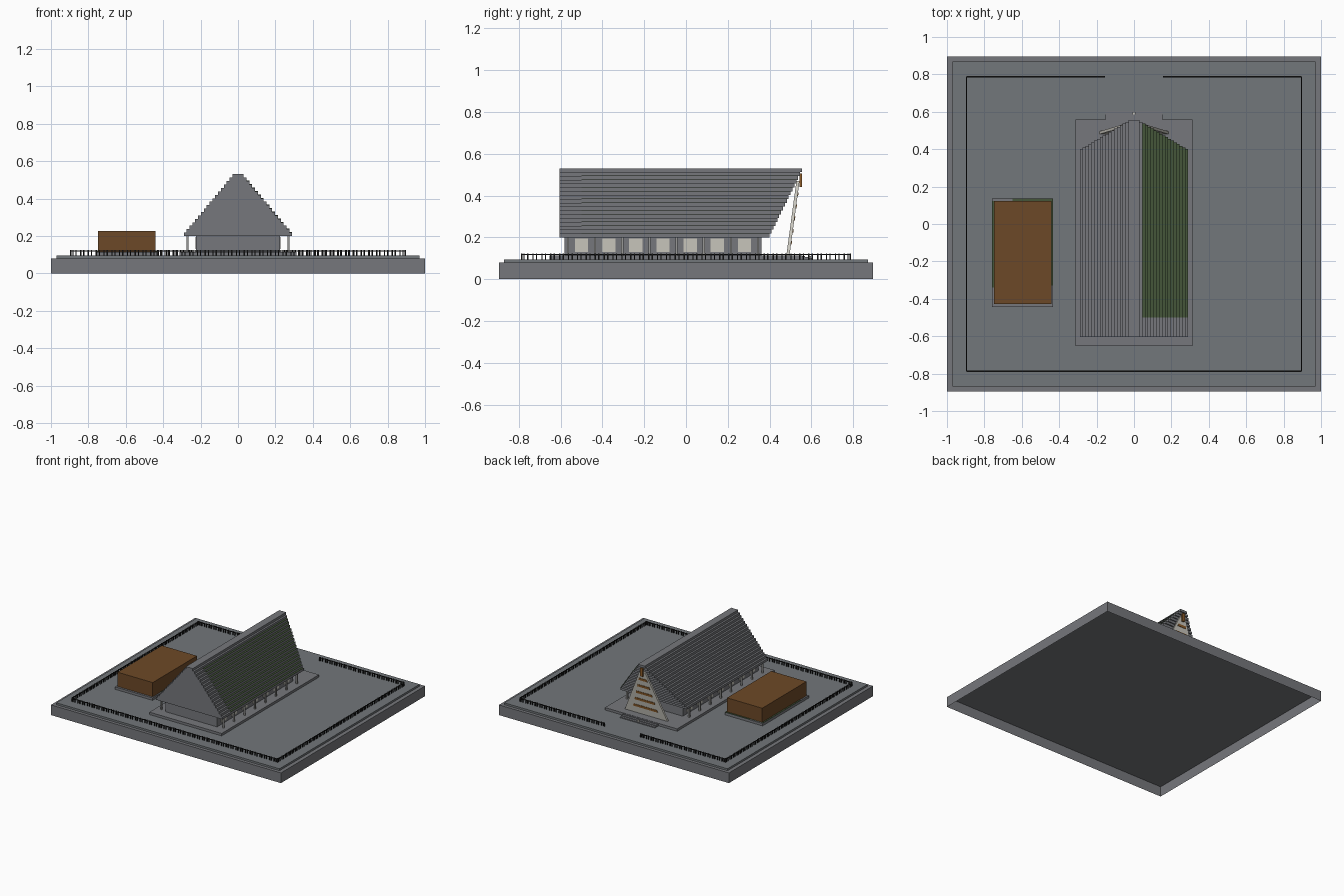
import bpy
import bmesh
from mathutils import Vector

cube = bpy.data.objects.get("Cube")
if cube:
    bpy.data.objects.remove(cube, do_unlink=True)


def material(name, r, g, b):
    m = bpy.data.materials.new(name)
    m.use_nodes = True
    m.diffuse_color = (r, g, b, 1)
    m.node_tree.nodes["Principled BSDF"].inputs["Base Color"].default_value = (r, g, b, 1)
    return m


GREY = material("stone grey", 0.18, 0.185, 0.2)
GROUND = material("gravel grey", 0.168, 0.184, 0.196)
POST = material("post light grey", 0.32, 0.32, 0.31)
BROWN = material("timber brown", 0.152, 0.066, 0.02)
GREEN = material("moss green", 0.058, 0.092, 0.042)
CREAM = material("plaster cream", 0.57, 0.555, 0.5)
BLACK = material("fence black", 0.01, 0.01, 0.01)
ORANGE = material("gable orange", 0.27, 0.11, 0.024)


def add_hull(bm, corners, bottom=True):
    """Add a six-sided solid: four lower corners, then four upper ones."""
    v = [bm.verts.new(c) for c in corners]
    if bottom:
        bm.faces.new(v[3::-1])
    bm.faces.new(v[4:])
    for i in range(4):
        j = (i + 1) % 4
        bm.faces.new((v[i], v[j], v[j + 4], v[i + 4]))


def add_box(bm, x, y, z, bottom=True):
    add_hull(bm, [Vector((a, b, c)) for c in z
                  for a, b in ((x[0], y[0]), (x[1], y[0]), (x[1], y[1]), (x[0], y[1]))], bottom)


def finish(name, bm, mat):
    mesh = bpy.data.meshes.new(name)
    bm.to_mesh(mesh)
    bm.free()
    mesh.materials.append(mat)
    obj = bpy.data.objects.new(name, mesh)
    bpy.context.collection.objects.link(obj)
    return obj


def boxes(name, mat, parts, bottom=True):
    bm = bmesh.new()
    for x, y, z in parts:
        add_box(bm, x, y, z, bottom)
    return finish(name, bm, mat)


# Ground slabs, open underneath
boxes("base_slab", GREY, [((-1, 1), (-0.895, 0.895), (0, 0.08))], bottom=False)
boxes("ground_slab", GROUND, [((-0.97, 0.97), (-0.87, 0.87), (0.08, 0.095))], bottom=False)
G, FLOOR = 0.095, 0.114

# Hall platform, rear steps and walls
boxes("hall_platform", GREY, [((-0.314, 0.314), (-0.652, 0.558), (G, FLOOR))])
boxes("rear_steps", GREY, [((-0.152, 0.152), (0.558, 0.568 + 0.018 * i), (G, 0.112 - 0.005 * i))
                           for i in range(3)])
boxes("step_stone", CREAM, [((-0.008, 0.008), (0.585, 0.598), (0.1, 0.112))])
boxes("hall_walls", GREY, [((-0.224, 0.224), (-0.58, 0.36), (FLOOR, 0.2))])

# Window panels and eave posts on both long sides
windows, posts = [], []
for side in (-1, 1):
    for i in range(8):
        y = -0.565 + 0.13 * i
        if i < 7:
            windows.append((sorted((side * 0.22, side * 0.228)),
                            (y + 0.033, y + 0.097), (0.13, 0.195)))
        posts.append((sorted((side * 0.264, side * 0.276)),
                      (y - 0.005, y + 0.005), (FLOOR, 0.205)))
boxes("window_panels", CREAM, windows)
boxes("eave_posts", POST, posts)

# Stepped roof: each layer is narrower, and its rear end reaches further out
LAYERS = 18
bm_roof, bm_moss = bmesh.new(), bmesh.new()
rise, run = 0.33 / LAYERS, 0.26 / (LAYERS - 1)
for i in range(LAYERS):
    t = i / (LAYERS - 1)
    half, rear, z = 0.29 - run * i, 0.4 + 0.155 * t, 0.2 + rise * i
    add_box(bm_roof, (-half, half), (-0.605, rear), (z, z + rise))
    if i < LAYERS - 2:
        add_box(bm_moss, (half - run, half), (-0.5, rear), (z + rise, z + rise + 0.002))
finish("stepped_roof", bm_roof, GREY)
finish("roof_moss", bm_moss, GREEN)


# Leaning rear gable with horizontal bands
def gable_part(bm, z0, z1, scale, back, front):
    corners = []
    for z in (z0, z1):
        rise_here = z - FLOOR
        y = 0.48 + rise_here * 0.135
        w = scale * (0.185 - 0.45 * rise_here)
        corners += [(-w, y + back, z), (w, y + back, z), (w, y + front, z), (-w, y + front, z)]
    add_hull(bm, [Vector(c) for c in corners])


bm = bmesh.new()
gable_part(bm, FLOOR, 0.47, 1, 0, 0.015)
finish("rear_gable", bm, CREAM)
bm = bmesh.new()
for i in range(5):
    z = 0.165 + 0.058 * i
    gable_part(bm, z, z + 0.018, 0.66, 0.01, 0.018)
finish("gable_bands", bm, ORANGE)
boxes("gable_pendant", ORANGE, [((-0.011, 0.011), (0.543, 0.554), (0.44, 0.505))])

# Side building on its plinth
boxes("shed_plinth", GREY, [((-0.76, -0.432), (-0.444, 0.135), (G, FLOOR))])
boxes("plinth_moss", GREEN, [((-0.76, -0.6), (-0.34, 0.124), (FLOOR, 0.116)),
                             ((-0.65, -0.432), (-0.33, 0.135), (FLOOR, 0.116))])
boxes("shed_body", BROWN, [((-0.748, -0.442), (-0.428, 0.122), (FLOOR, 0.226))])

# Perimeter fence of close pickets, with an opening at the rear
FX, FY, T = 0.895, 0.787, 0.003


def fence_run(parts, start, end, fixed, along_x):
    def put(a, b, z):
        length, cross = (a, b), (fixed - T, fixed + T)
        parts.append((length, cross, z) if along_x else (cross, length, z))
    put(start, end, (0.116, 0.121))
    count = round((end - start) / 0.042)
    pitch = (end - start) / count
    for i in range(count):
        for offset in (0.3, 0.7):
            p = start + pitch * (i + offset)
            put(p - T, p + T, (G, 0.124))
    for p in (start + T, end - T):
        put(p - T, p + T, (G, 0.124))


fence = []
fence_run(fence, -FX, FX, -FY, True)
fence_run(fence, -FX, -0.155, FY, True)
fence_run(fence, 0.155, FX, FY, True)
for x in (-FX, FX):
    fence_run(fence, -FY, FY, x, False)
boxes("perimeter_fence", BLACK, fence)
